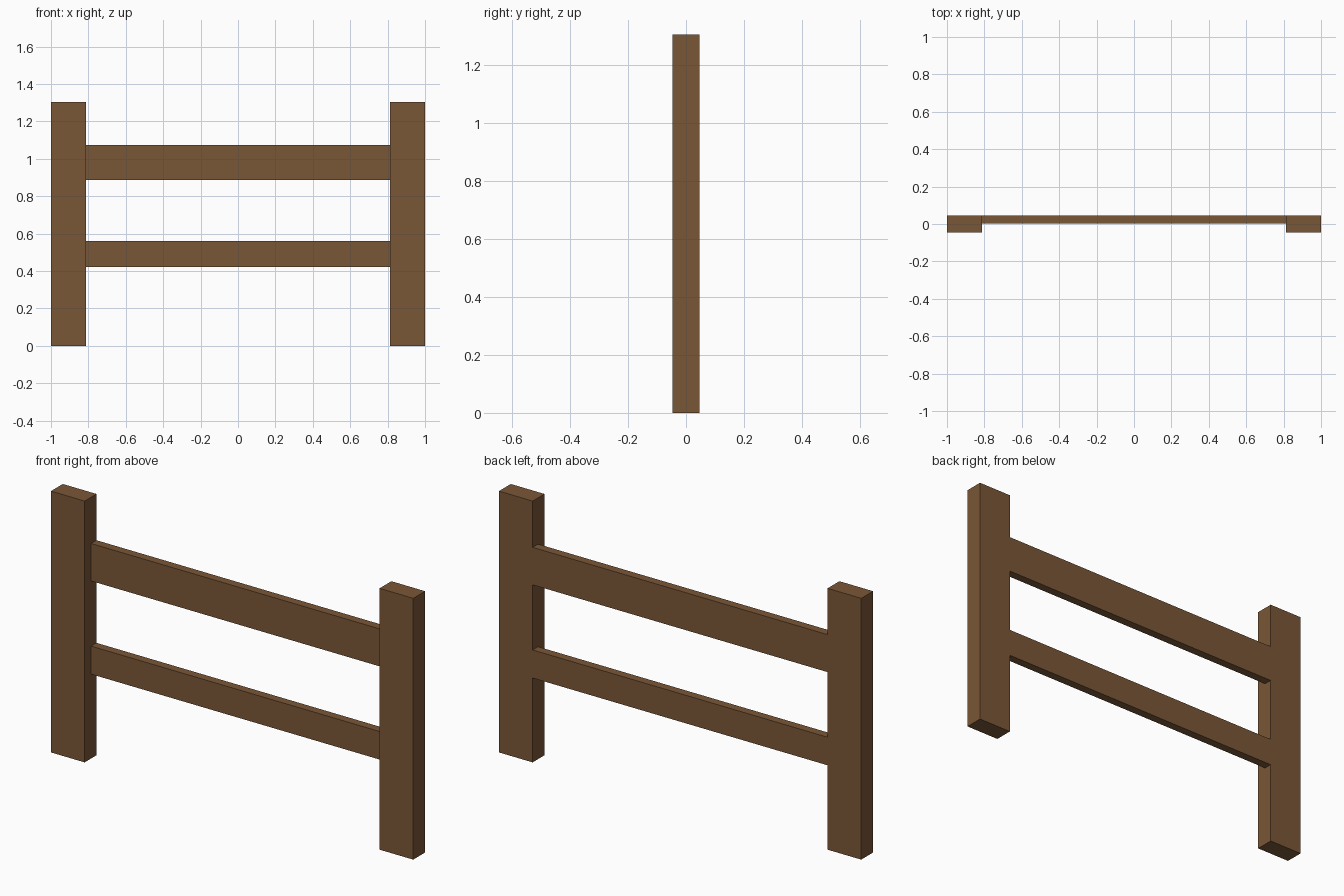
import bpy

if "Cube" in bpy.data.objects:
    bpy.data.objects.remove(bpy.data.objects["Cube"])

wood = bpy.data.materials.new("brown wood")
wood.diffuse_color = (0.195, 0.095, 0.038, 1)
wood.use_nodes = True
wood.node_tree.nodes["Principled BSDF"].inputs["Base Color"].default_value = wood.diffuse_color


def box(name, x, y, z):
    """Box from (min, max) ranges along each axis."""
    ranges = (x, y, z)
    bpy.ops.mesh.primitive_cube_add(size=1, location=[(a + b) / 2 for a, b in ranges])
    ob = bpy.context.object
    ob.name = name
    ob.scale = [b - a for a, b in ranges]
    bpy.ops.object.transform_apply(location=False, rotation=False, scale=True)
    ob.data.materials.append(wood)
    return ob


INNER = 0.814   # inner face of the posts
DEPTH = 0.0465  # half thickness of the posts

# Upright posts
box("left_post", (-1, -INNER), (-DEPTH, DEPTH), (0, 1.304))
box("right_post", (INNER, 1), (-DEPTH, DEPTH), (0, 1.304))

# Thin rails, flush with the back of the posts
for name, z in (("upper_rail", (0.886, 1.073)), ("lower_rail", (0.421, 0.561))):
    box(name, (-INNER, INNER), (0.004, DEPTH), z)
